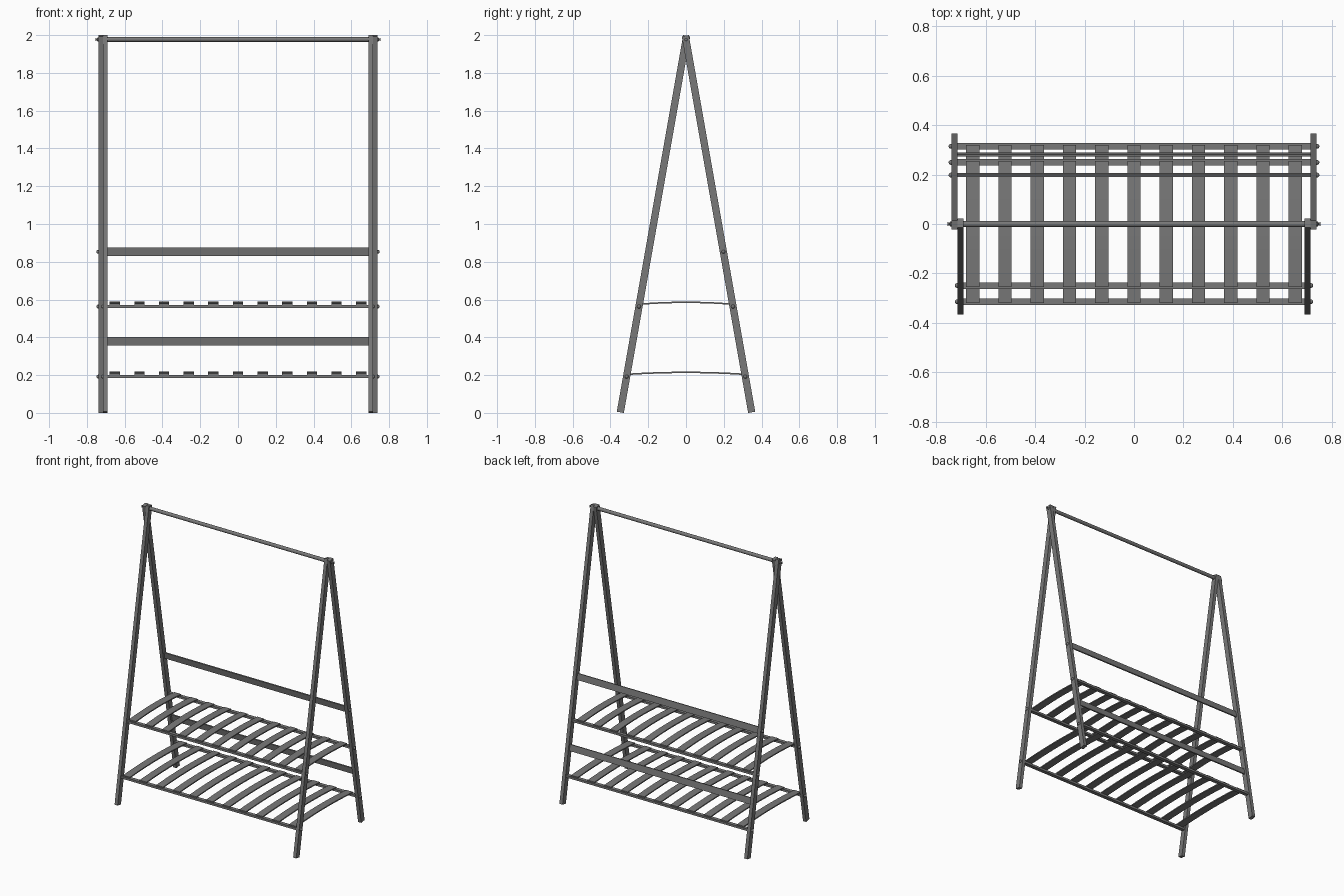
import bpy, bmesh, math
from mathutils import Matrix, Vector

cube = bpy.data.objects.get("Cube")
if cube:
    bpy.data.objects.remove(cube, do_unlink=True)

grey = bpy.data.materials.new("painted grey")
grey.use_nodes = True
grey.diffuse_color = (0.19, 0.19, 0.19, 1)
grey.node_tree.nodes["Principled BSDF"].inputs["Base Color"].default_value = grey.diffuse_color

TILT = math.radians(10)   # lean of each leg
PIVOT_Z = 1.975           # height where the legs cross
INNER, MID, OUTER = 0.69, 0.714, 0.739   # leg layers along x


def leg_y(z):
    return (PIVOT_Z - z) * math.tan(TILT)


def finish(name, bm):
    bmesh.ops.recalc_face_normals(bm, faces=bm.faces)
    mesh = bpy.data.meshes.new(name)
    bm.to_mesh(mesh)
    bm.free()
    mesh.materials.append(grey)
    obj = bpy.data.objects.new(name, mesh)
    bpy.context.collection.objects.link(obj)
    return obj


def box(name, centre, size, tilt=0.0):
    bm = bmesh.new()
    m = Matrix.Translation(centre) @ Matrix.Rotation(tilt, 4, 'X') @ Matrix.Diagonal((*size, 1))
    bmesh.ops.create_cube(bm, size=1, matrix=m)
    return finish(name, bm)


def lathe_x(name, start, direction, profile, sides=16):
    """Turn a (distance, radius) profile around the x axis."""
    bm = bmesh.new()
    rings = []
    for d, r in profile:
        rings.append([bm.verts.new(Vector(start) + Vector((
            direction * d, r * math.cos(a), r * math.sin(a))))
            for a in (math.tau * i / sides for i in range(sides))])
    for a, b in zip(rings, rings[1:]):
        for i in range(sides):
            j = (i + 1) % sides
            bm.faces.new((a[i], a[j], b[j], b[i]))
    bm.faces.new(rings[0])
    bm.faces.new(rings[-1])
    obj = finish(name, bm)
    for p in obj.data.polygons:
        p.use_smooth = len(p.vertices) == 4
    obj.data.set_sharp_from_angle(angle=math.radians(40))
    return obj


def slat(name, x, z, half, width=0.054, thick=0.008, rise=0.011, steps=10):
    """Gently arched board running front to back."""
    bm = bmesh.new()
    rows = []
    for i in range(steps + 1):
        t = 2 * i / steps - 1
        base = z + rise * (1 - t * t)
        rows.append([bm.verts.new((x + sx * width / 2, t * half, base + h))
                     for sx, h in ((-1, 0), (1, 0), (1, thick), (-1, thick))])
    for a, b in zip(rows, rows[1:]):
        for i in range(4):
            j = (i + 1) % 4
            bm.faces.new((a[i], a[j], b[j], b[i]))
    bm.faces.new(rows[0])
    bm.faces.new(rows[-1])
    return finish(name, bm)


DOME = ((-0.004, 0.010), (0.003, 0.010), (0.008, 0.007), (0.011, 0.002))

# Legs: front pair inside, back pair outside, crossing at the top
above, below = 0.022, PIVOT_Z / math.cos(TILT) - 0.003
for side, label in ((1, "left"), (-1, "right")):
    for depth, lo, hi, place in ((-1, INNER, MID, "front"), (1, MID, OUTER, "back")):
        tilt = depth * TILT
        axis = Vector((0, -math.sin(tilt), math.cos(tilt)))
        centre = Vector((side * (lo + hi) / 2, 0, PIVOT_Z)) + axis * (above - below) / 2
        box(f"{place}_leg_{label}", centre, (hi - lo, 0.038, above + below), tilt)

    # Pointed nut holding the hanging rod
    lathe_x(f"rod_nut_{label}", (side * OUTER, 0, PIVOT_Z + 0.002), side,
            ((-0.003, 0.011), (0.004, 0.011), (0.008, 0.004), (0.016, 0.008)))
    lathe_x(f"back_rail_bolt_{label}", (side * OUTER, leg_y(0.853), 0.853), side, DOME)

# Hanging rod
lathe_x("hanging_rod", (-MID, 0, PIVOT_Z + 0.002), 1, ((0, 0.0125), (2 * MID, 0.0125)), 24)

# Leaning back rails
for name, z in (("upper_back_rail", 0.853), ("lower_back_rail", 0.38)):
    box(name, (0, leg_y(z), z), (2 * MID, 0.009, 0.045), TILT)

# Shelves: two flat rails, bolts and arched slats
for shelf, z in (("lower", 0.192), ("upper", 0.563)):
    y = leg_y(z)
    for depth, reach, bolt_x, place in ((-1, INNER, MID, "front"), (1, MID, OUTER, "back")):
        box(f"{shelf}_shelf_{place}_rail", (0, depth * y, z), (2 * reach, 0.026, 0.015))
        for side, label in ((1, "left"), (-1, "right")):
            lathe_x(f"{shelf}_shelf_{place}_bolt_{label}",
                    (side * bolt_x, depth * y, z), side, DOME)
    for i in range(11):
        slat(f"{shelf}_shelf_slat_{i + 1}", (i - 5) * 0.1305, z + 0.0075, y + 0.006)
